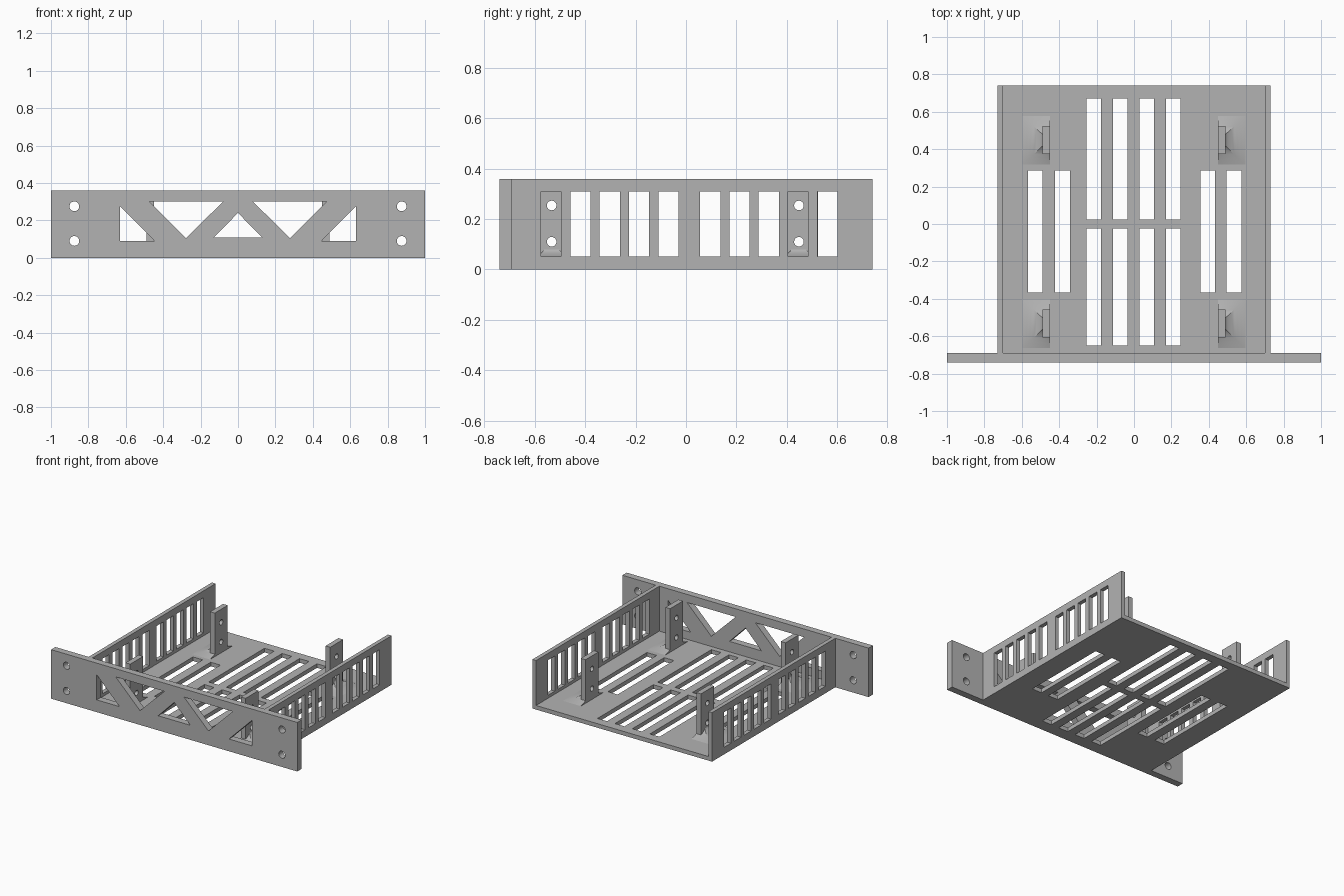
import bpy, bmesh, math
from mathutils import Matrix

cube = bpy.data.objects.get("Cube")
if cube:
    bpy.data.objects.remove(cube, do_unlink=True)

grey = bpy.data.materials.new("plain grey")
grey.use_nodes = True
grey.diffuse_color = (0.45, 0.45, 0.45, 1)
grey.node_tree.nodes["Principled BSDF"].inputs["Base Color"].default_value = (0.45, 0.45, 0.45, 1)

# Local plate axes (u, v, thickness) mapped to the world
FLAT = Matrix.Identity(4)
FRONT = Matrix(((1, 0, 0, 0), (0, 0, -1, 0), (0, 1, 0, 0), (0, 0, 0, 1)))  # u=x, v=z
SIDE = Matrix(((0, 0, 1, 0), (1, 0, 0, 0), (0, 1, 0, 0), (0, 0, 0, 1)))    # u=y, v=z


def rect(u0, u1, v0, v1):
    return [(u0, v0), (u1, v0), (u1, v1), (u0, v1)]


def circle(u, v, r, n=32):
    return [(u + r * math.cos(2 * math.pi * i / n), v + r * math.sin(2 * math.pi * i / n)) for i in range(n)]


def add_object(name, bm):
    bmesh.ops.remove_doubles(bm, verts=bm.verts, dist=1e-5)
    bmesh.ops.recalc_face_normals(bm, faces=bm.faces)
    mesh = bpy.data.meshes.new(name)
    bm.to_mesh(mesh)
    bm.free()
    mesh.materials.clear()
    mesh.materials.append(grey)
    obj = bpy.data.objects.new(name, mesh)
    bpy.context.collection.objects.link(obj)
    return obj


def plate(name, outline, holes, thickness, axes, offset):
    """Flat panel with cut-outs, extruded evenly about its mid-plane."""
    curve = bpy.data.curves.new(name + " profile", "CURVE")
    curve.dimensions = "2D"
    curve.fill_mode = "BOTH"
    curve.extrude = thickness / 2
    for loop in [outline] + holes:
        spline = curve.splines.new("POLY")
        spline.points.add(len(loop) - 1)
        for point, (u, v) in zip(spline.points, loop):
            point.co = (u, v, 0, 1)
        spline.use_cyclic_u = True
    temp = bpy.data.objects.new(name + " profile", curve)
    mesh = bpy.data.meshes.new_from_object(temp)
    bm = bmesh.new()
    bm.from_mesh(mesh)
    bm.transform(Matrix.Translation(offset) @ axes)
    bpy.data.objects.remove(temp)
    bpy.data.curves.remove(curve)
    bpy.data.meshes.remove(mesh)
    obj = add_object(name, bm)
    for poly in obj.data.polygons:
        poly.use_smooth = False
    return obj


FLOOR = 0.03

# Front panel with truss cut-outs and screw holes
holes = [[(-0.13, 0.107), (0.13, 0.107), (0, 0.24)]]
for s in (-1, 1):
    holes.append([(s * 0.63, 0.275), (s * 0.63, 0.09), (s * 0.445, 0.09)])
    holes.append([(s * 0.475, 0.30), (s * 0.08, 0.30), (s * 0.278, 0.105)])
    holes += [circle(s * 0.875, z, 0.026) for z in (0.09, 0.275)]
plate("front_panel", rect(-1, 1, 0, 0.36), holes, 0.05, FRONT, (0, -0.715, 0))

# Floor with ventilation slots
slots = []
for x in (-0.255, -0.112, 0.029, 0.171):
    slots += [rect(x, x + 0.078, 0.024, 0.672), rect(x, x + 0.078, -0.65, -0.025)]
for x in (-0.567, -0.422, 0.355, 0.495):
    slots.append(rect(x, x + 0.079, -0.367, 0.287))
plate("floor", rect(-0.70, 0.70, -0.69, 0.74), slots, FLOOR, FLAT, (0, 0, FLOOR / 2))

# Side walls with upright windows
windows = [rect(y + i * 0.1163, y + i * 0.1163 + 0.08, 0.052, 0.31)
           for y in (-0.575, 0.056) for i in range(5)]


def foot(name, side, y):
    """Flared base that spreads from the bracket onto the floor."""
    bm = bmesh.new()
    rings = []
    steps = 8
    for i in range(steps + 1):
        t = i / steps
        spread = (1 - t) ** 1.7
        half, outer, z = 0.03 + 0.10 * spread, 0.488 + 0.107 * spread, FLOOR + 0.05 * t
        rings.append([bm.verts.new((side * x, y + dy, z)) for x, dy in
                      ((0.45, -half), (outer, -half), (outer, half), (0.45, half))])
    for low, high in zip(rings, rings[1:]):
        for k in range(4):
            bm.faces.new((low[k], low[(k + 1) % 4], high[(k + 1) % 4], high[k]))
    bm.faces.new(rings[0])
    bm.faces.new(rings[-1])
    obj = add_object(name, bm)
    bpy.ops.object.select_all(action="DESELECT")
    obj.select_set(True)
    bpy.context.view_layer.objects.active = obj
    bpy.ops.object.shade_smooth_by_angle(angle=math.radians(30))


for side, word in ((1, "left"), (-1, "right")):
    plate(f"{word}_wall", rect(-0.69, 0.74, 0, 0.36), windows, 0.03, SIDE, (side * 0.715, 0, 0))
    # Upright mounting brackets, each with two screw holes
    for y, end in ((-0.533, "front"), (0.448, "back")):
        plate(f"{word}_{end}_bracket", rect(y - 0.075, y + 0.075, FLOOR, 0.35),
              [circle(y, z, 0.019) for z in (0.11, 0.254)], 0.038, SIDE, (side * 0.469, 0, 0))
        foot(f"{word}_{end}_bracket_foot", side, y)
